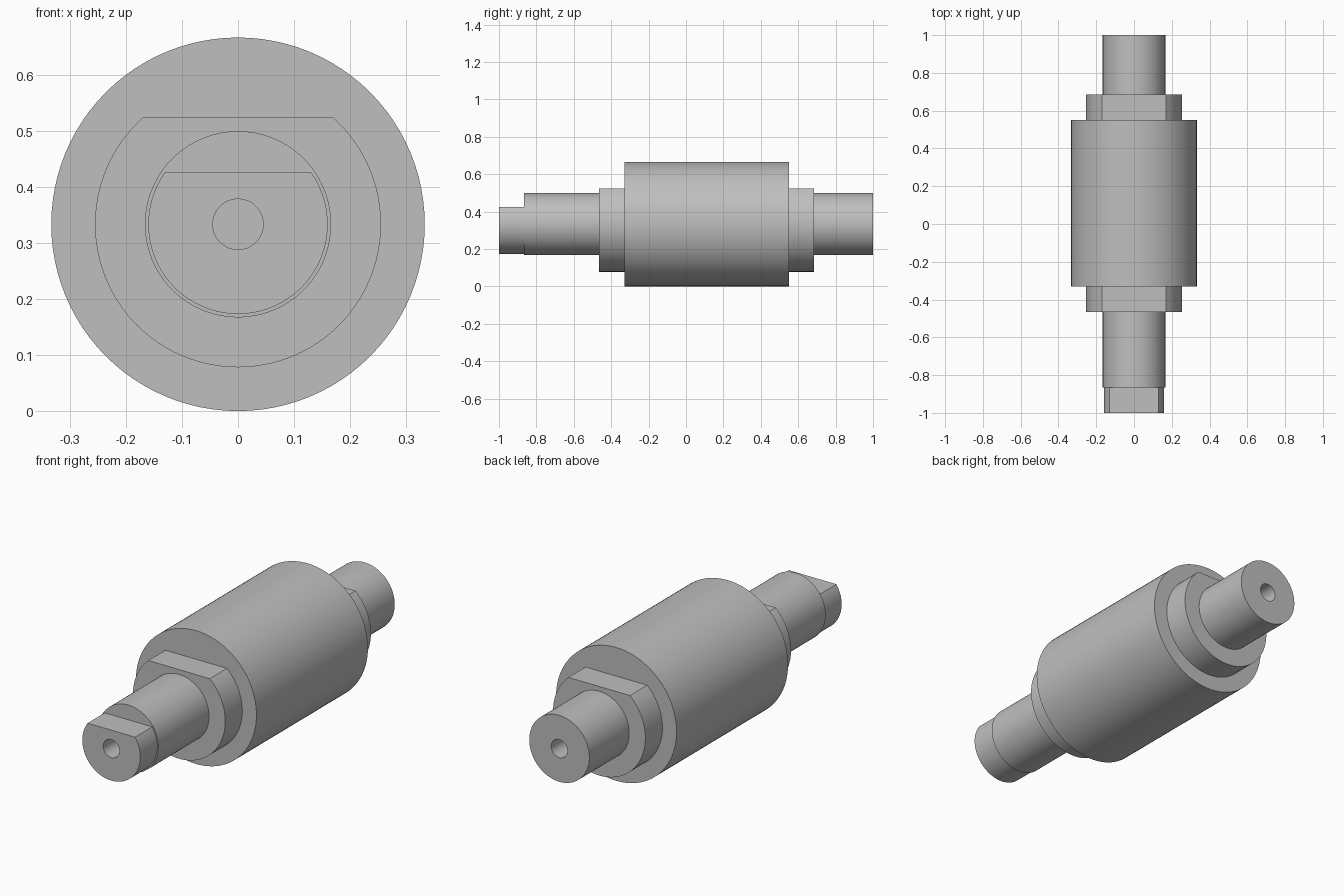
import bpy, bmesh
from math import sin, asin, cos, pi, radians

cube = bpy.data.objects.get("Cube")
if cube:
    bpy.data.objects.remove(cube, do_unlink=True)

AXIS_Z = 0.333
SEGMENTS = 96

# Cross-sections: (radius, height of the flat above the axis or None)
BORE = (0.045, None)
TIP = (0.16, 0.092)
JOURNAL = (0.166, None)
COLLAR = (0.255, 0.19)
BARREL = (0.333, None)

# Ring angles include the exact corners of both flats
corners = [asin(flat / radius) for radius, flat in (TIP, COLLAR)]
angles = {2 * pi * i / SEGMENTS for i in range(SEGMENTS)}
angles = sorted(angles | set(corners) | {pi - a for a in corners})

steel = bpy.data.materials.new("grey_steel")
steel.use_nodes = True
colour = (0.52, 0.52, 0.52, 1)
steel.diffuse_color = colour
steel.node_tree.nodes["Principled BSDF"].inputs["Base Color"].default_value = colour


def ring(bm, y, section):
    radius, flat = section
    verts = []
    for a in angles:
        r = radius
        if flat and sin(a) * radius > flat:
            r = flat / sin(a)
        verts.append(bm.verts.new((r * cos(a), y, AXIS_Z + r * sin(a))))
    return verts


def turned_part(name, stations, cap_front=False, cap_back=False):
    """Skin a run of (y, section) stations ordered from front to back."""
    bm = bmesh.new()
    rings = [ring(bm, y, section) for y, section in stations]
    for a, b in zip(rings, rings[1:]):
        for i in range(len(a)):
            j = (i + 1) % len(a)
            bm.faces.new((a[i], b[i], b[j], a[j]))
    if cap_front:
        bm.faces.new(rings[0])
    if cap_back:
        bm.faces.new(rings[-1][::-1])
    mesh = bpy.data.meshes.new(name)
    bm.to_mesh(mesh)
    bm.free()
    mesh.materials.append(steel)
    obj = bpy.data.objects.new(name, mesh)
    bpy.context.collection.objects.link(obj)
    bpy.ops.object.select_all(action='DESELECT')
    obj.select_set(True)
    bpy.context.view_layer.objects.active = obj
    bpy.ops.object.shade_smooth_by_angle(angle=radians(30))


# Flatted drive tip with a blind centre hole
turned_part("drive_tip", [(-0.85, BORE), (-1, BORE), (-1, TIP),
                          (-0.865, TIP), (-0.865, JOURNAL)], cap_front=True)
# Front journal
turned_part("front_journal", [(-0.865, JOURNAL), (-0.465, JOURNAL)])
# Front collar with its wrench flat
turned_part("front_collar", [(-0.465, JOURNAL), (-0.465, COLLAR), (-0.33, COLLAR)])
# Large roller barrel with shoulder faces
turned_part("roller_barrel", [(-0.33, COLLAR), (-0.33, BARREL),
                              (0.55, BARREL), (0.55, COLLAR)])
# Rear collar
turned_part("rear_collar", [(0.55, COLLAR), (0.685, COLLAR), (0.685, JOURNAL)])
# Rear journal with a blind centre hole
turned_part("rear_journal", [(0.685, JOURNAL), (1, JOURNAL), (1, BORE),
                             (0.85, BORE)], cap_back=True)
